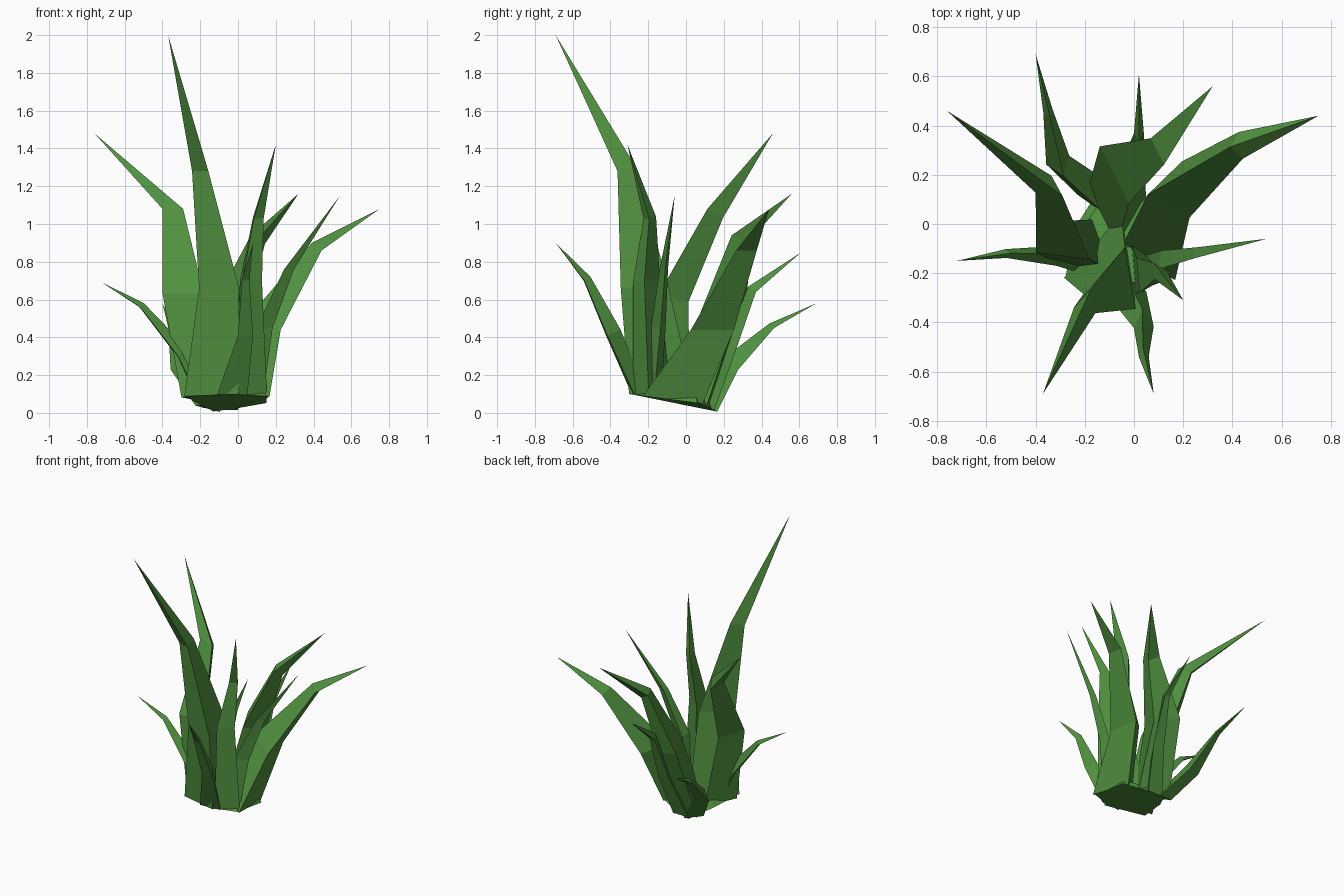
import bpy, bmesh, math
from mathutils import Vector

if "Cube" in bpy.data.objects:
    bpy.data.objects.remove(bpy.data.objects["Cube"])

green = bpy.data.materials.new("leaf_green")
green.diffuse_color = (0.08, 0.28, 0.05, 1)
green.use_nodes = True
green.node_tree.nodes["Principled BSDF"].inputs["Base Color"].default_value = green.diffuse_color


def ground(y):
    """Height of the sloping underside of the clump."""
    return max(0, min(0.06 - 0.13 * y, 0.12 - 0.7 * y))


def finish(name, bm):
    bmesh.ops.recalc_face_normals(bm, faces=bm.faces)
    mesh = bpy.data.meshes.new(name)
    bm.to_mesh(mesh)
    bm.free()
    mesh.materials.append(green)
    obj = bpy.data.objects.new(name, mesh)
    bpy.context.collection.objects.link(obj)


def blade(name, facing, sections, tip):
    """Three-sided blade. Section: flat face centre x, y, z, half width, ridge depth."""
    a = math.radians(facing)
    side = Vector((-math.sin(a), math.cos(a), 0))
    centres = [Vector(s[:3]) for s in sections] + [Vector(tip)]
    bm = bmesh.new()
    rings = []
    for i, (x, y, z, w, t) in enumerate(sections):
        c = centres[i]
        if i == 0:
            along = Vector((0, 0, 1))
        else:
            along = ((c - centres[i - 1]).normalized()
                     + (centres[i + 1] - c).normalized())
        out = side.cross(along).normalized()
        pts = [c - side * w, c + side * w, c - out * t]
        rings.append([bm.verts.new((p.x, p.y, ground(p.y) if i == 0 else p.z))
                      for p in pts])
    for lo, hi in zip(rings, rings[1:]):
        for k in range(3):
            n = (k + 1) % 3
            bm.faces.new((lo[k], lo[n], hi[n], hi[k]))
    end = bm.verts.new(tip)
    for k in range(3):
        bm.faces.new((rings[-1][k], rings[-1][(k + 1) % 3], end))
    bm.faces.new(rings[0][::-1])
    finish(name, bm)


# Tall blades
blade("tallest_blade", -106, [(-.14, -.26, .10, .15, .32), (-.10, -.315, .66, .11, .23),
                              (-.20, -.35, 1.28, .045, .09)], (-.37, -.69, 2.0))
blade("left_back_blade", -97, [(-.19, -.18, .08, .11, .20), (-.29, -.13, .63, .11, .15),
                               (-.345, .12, 1.08, .055, .09)], (-.76, .46, 1.48))
blade("front_upright_blade", -60, [(.08, -.24, .10, .085, .18), (.075, -.25, .70, .06, .13),
                                   (.11, -.21, 1.03, .03, .06)], (.20, -.31, 1.42))

# Broad arching blades
blade("right_blade", 8, [(.145, -.07, .06, .16, .20), (.21, .14, .44, .115, .17),
                         (.435, .32, .86, .055, .06)], (.75, .44, 1.08))
blade("back_blade", 207, [(-.13, .02, .05, .13, .20), (-.08, .20, .55, .13, .15),
                          (.095, .295, .94, .06, .07)], (.32, .56, 1.16))

# Thin blades
blade("thin_right_blade", -60, [(.08, -.20, .08, .06, .08), (.14, -.16, .45, .05, .06),
                                (.27, -.125, .76, .03, .035)], (.54, -.06, 1.15))
blade("thin_left_blade", 185, [(-.22, -.15, .04, .05, .09), (-.32, -.13, .30, .04, .07),
                               (-.52, -.12, .56, .018, .03)], (-.72, -.15, .69))
blade("thin_back_left_blade", 110, [(-.16, .14, 0, .07, .10), (-.31, .26, .23, .05, .09),
                                    (-.35, .46, .45, .02, .03)], (-.40, .69, .58))
blade("thin_back_blade", 90, [(-.06, .15, .02, .06, .10), (.0, .26, .32, .045, .06),
                              (.02, .37, .64, .02, .05)], (.02, .61, .85))
blade("thin_front_blade", -85, [(-.03, -.28, .10, .08, .08), (.04, -.42, .41, .04, .08),
                                (.04, -.54, .70, .02, .04)], (.08, -.69, .90))

# Thin root plate closing the underside
outline = [(-.28, -.22), (0, -.28), (.15, -.22), (.15, .06),
           (-.02, .14), (-.13, .16), (-.23, 0)]
bm = bmesh.new()
low = [bm.verts.new((x, y, ground(y))) for x, y in outline]
high = [bm.verts.new((x * .85, y * .85, ground(y) + .04)) for x, y in outline]
n = len(outline)
for k in range(n):
    m = (k + 1) % n
    bm.faces.new((low[k], low[m], high[m], high[k]))
bm.faces.new(low[::-1])
bm.faces.new(high)
finish("root_plate", bm)
